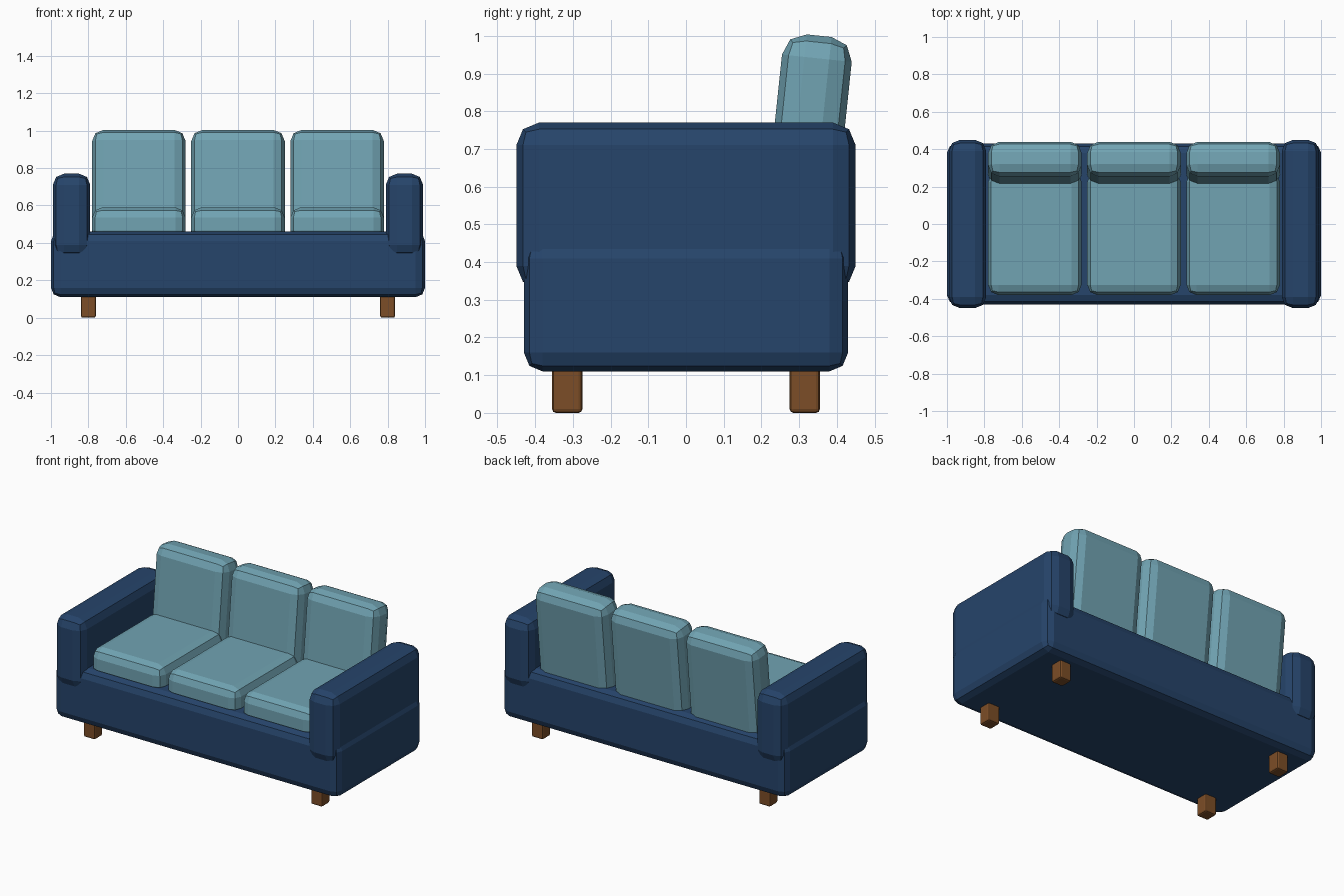
import bpy
import math

if "Cube" in bpy.data.objects:
    bpy.data.objects.remove(bpy.data.objects["Cube"])


def material(name, rgb):
    m = bpy.data.materials.new(name)
    m.diffuse_color = (*rgb, 1.0)
    m.use_nodes = True
    m.node_tree.nodes["Principled BSDF"].inputs["Base Color"].default_value = m.diffuse_color
    return m


NAVY = material("navy fabric", (0.019, 0.058, 0.145))
TEAL = material("pale teal fabric", (0.165, 0.37, 0.45))
WOOD = material("brown wood", (0.20, 0.075, 0.02))


def soft_box(name, center, size, bevel, mat, tilt=0.0):
    """Box with faceted two-step rounded edges, optionally leaning about x."""
    bpy.ops.mesh.primitive_cube_add(size=1, location=center)
    ob = bpy.context.object
    ob.name = name
    for v in ob.data.vertices:
        v.co = [c * s for c, s in zip(v.co, size)]
    ob.rotation_euler.x = tilt
    ob.data.materials.append(mat)
    mod = ob.modifiers.new("rounded edges", 'BEVEL')
    mod.width = bevel
    mod.segments = 2
    mod.limit_method = 'NONE'
    return ob


# Base frame
soft_box("base", (0, 0, 0.285), (2.0, 0.86, 0.35), 0.05, NAVY)

# Arms and legs, mirrored left and right
for side, sx in (("left", -1), ("right", 1)):
    soft_box(f"{side}_arm", (sx * 0.89, 0, 0.55), (0.20, 0.90, 0.44), 0.06, NAVY)
    for end, sy in (("front", -1), ("back", 1)):
        soft_box(f"{end}_{side}_leg", (sx * 0.80, sy * 0.315, 0.065),
                 (0.08, 0.08, 0.13), 0.01, WOOD)

# Three seat cushions and three leaning back cushions
for i, label in ((-1, "left"), (0, "middle"), (1, "right")):
    x = i * 0.53
    soft_box(f"{label}_seat_cushion", (x, -0.05, 0.50), (0.50, 0.66, 0.18), 0.055, TEAL)
    soft_box(f"{label}_back_cushion", (x, 0.322, 0.702), (0.50, 0.186, 0.60), 0.06, TEAL,
             tilt=-math.radians(6))
